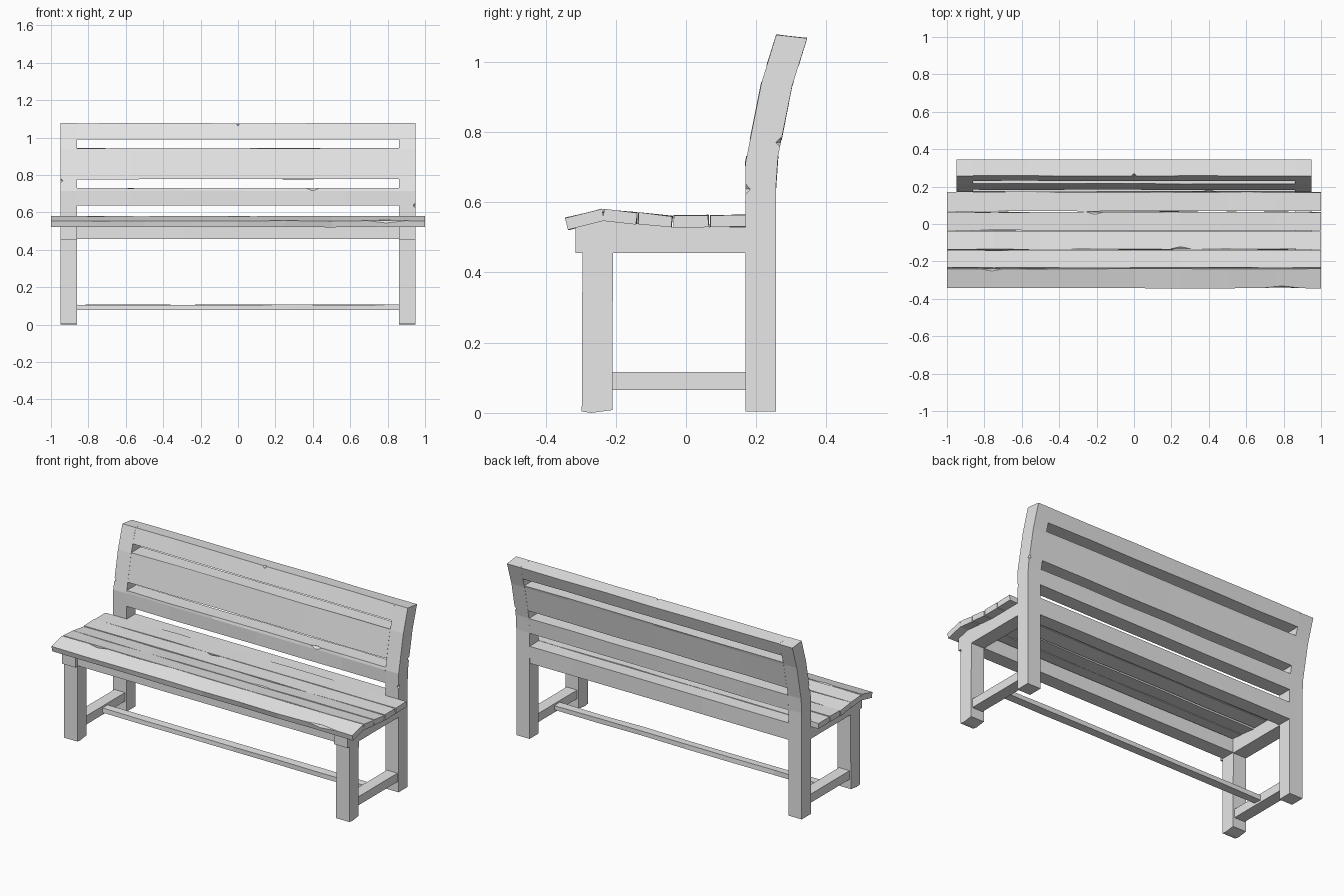
import bpy
import bmesh
import random

random.seed(4)
cube = bpy.data.objects.get("Cube")
if cube:
    bpy.data.objects.remove(cube, do_unlink=True)

grey = bpy.data.materials.new("pale_grey_wood")
grey.use_nodes = True
grey.diffuse_color = (0.8, 0.8, 0.8, 1)
grey.node_tree.nodes["Principled BSDF"].inputs["Base Color"].default_value = grey.diffuse_color


def add_object(name, bm):
    bmesh.ops.recalc_face_normals(bm, faces=bm.faces)
    mesh = bpy.data.meshes.new(name)
    bm.to_mesh(mesh)
    bm.free()
    mesh.materials.append(grey)
    obj = bpy.data.objects.new(name, mesh)
    bpy.context.collection.objects.link(obj)
    return obj


def beam(name, profile, x0, x1, segments=1, wobble=0.0):
    """Extrude a y-z profile along x, with slightly uneven hand-cut edges."""
    bm = bmesh.new()
    rings = []
    for i in range(segments + 1):
        x = x0 + (x1 - x0) * i / segments
        rings.append([bm.verts.new((x,
                                    y + random.uniform(-wobble, wobble),
                                    z + random.uniform(-wobble, wobble)))
                      for y, z in profile])
    n = len(profile)
    for a, b in zip(rings, rings[1:]):
        for i in range(n):
            j = (i + 1) % n
            bm.faces.new((a[i], a[j], b[j], b[i]))
    bm.faces.new(rings[0])
    bm.faces.new(rings[-1])
    return add_object(name, bm)


def rect(y0, y1, z0, z1):
    return [(y0, z0), (y1, z0), (y1, z1), (y0, z1)]


def chip(obj, centre, size):
    """Cut a small diamond-shaped nick out of an edge."""
    bm = bmesh.new()
    bmesh.ops.create_uvsphere(bm, u_segments=4, v_segments=2, radius=1)
    for v in bm.verts:
        v.co = [c + s * p for c, s, p in zip(centre, size, v.co)]
    cutter = add_object("chip_cutter", bm)
    cutter.hide_render = True
    mod = obj.modifiers.new("chip", 'BOOLEAN')
    mod.operation = 'DIFFERENCE'
    mod.solver = 'EXACT'
    mod.object = cutter
    bpy.context.view_layer.objects.active = obj
    bpy.ops.object.modifier_apply(modifier=mod.name)
    bpy.data.objects.remove(cutter, do_unlink=True)


# Bent backrest: y of the front and rear faces at given heights
FRONT = [(0, 0.17), (0.715, 0.17), (0.94, 0.215), (1.077, 0.257)]
REAR = [(0, 0.256), (0.64, 0.256), (0.73, 0.262), (0.93, 0.302), (1.067, 0.345)]


def y_at(line, z):
    for (z0, y0), (z1, y1) in zip(line, line[1:]):
        if z <= z1:
            return y0 + (y1 - y0) * (z - z0) / (z1 - z0)
    return line[-1][1]


def back_profile(z0, z1):
    """Closed slice of the bent backrest between two heights."""
    def side(line):
        top = min(z1, line[-1][0])
        heights = [z0] + [z for z, y in line if z0 < z < top] + [top]
        return [(y_at(line, z), z) for z in heights]
    return side(FRONT) + side(REAR)[::-1]


# End frames, mirrored left and right
RAIL = [(-0.315, 0.455), (0.17, 0.455), (0.17, 0.53),
        (-0.05, 0.53), (-0.235, 0.55), (-0.315, 0.528)]
posts = {}
for side, s in (("left", 1), ("right", -1)):
    inner, outer = 0.86 * s, 0.948 * s
    posts[side] = beam(side + "_back_post", back_profile(0.004, 1.077), inner, outer)
    beam(side + "_front_leg", [(-0.297, 0.004), (-0.27, 0), (-0.21, 0.008),
                               (-0.208, 0.46), (-0.295, 0.46)], inner, outer)
    beam(side + "_seat_rail", RAIL, inner, outer)
    beam(side + "_low_stretcher", rect(-0.21, 0.17, 0.065, 0.117), 0.87 * s, 0.94 * s)

# Long members between the end frames
beam("long_stretcher", rect(-0.045, 0.005, 0.079, 0.106), -0.88, 0.88, 6, 0.002)
beam("front_apron", rect(-0.295, -0.21, 0.458, 0.54), -0.86, 0.86, 6, 0.001)
beam("back_apron", rect(0.17, 0.255, 0.458, 0.56), -0.86, 0.86, 6, 0.001)

# Backrest slats, flush with the posts
back_slats = [beam(name, back_profile(z0, z1), -0.86, 0.86, 6, 0.0015)
              for name, z0, z1 in (("lower_back_slat", 0.637, 0.73),
                                   ("middle_back_slat", 0.778, 0.943),
                                   ("top_back_slat", 0.99, 1.077))]

# Seat slats: front y, front top z, rear y, rear top z
SEAT = [(-0.343, 0.555, -0.240, 0.580), (-0.234, 0.580, -0.139, 0.570),
        (-0.134, 0.570, -0.039, 0.560), (-0.034, 0.562, 0.064, 0.563),
        (0.069, 0.563, 0.170, 0.563)]
seat_slats = []
for i, (y0, z0, y1, z1) in enumerate(SEAT):
    lean = (z1 - z0) * 0.3
    profile = [(y0 + lean, z0 - 0.033), (y1 + lean, z1 - 0.033), (y1, z1), (y0, z0)]
    seat_slats.append(beam(f"seat_slat_{i + 1}", profile, -1, 1, 8, 0.002))

# Worn nicks along the edges
chip(seat_slats[0], (0.79, -0.343, 0.558), (0.12, 0.012, 0.022))
chip(seat_slats[0], (-0.76, -0.24, 0.58), (0.06, 0.015, 0.012))
chip(seat_slats[2], (0.25, -0.134, 0.57), (0.06, 0.015, 0.012))
chip(seat_slats[3], (-0.21, 0.064, 0.563), (0.05, 0.013, 0.012))
chip(back_slats[0], (0.4, 0.172, 0.73), (0.04, 0.014, 0.015))
chip(back_slats[2], (0, 0.257, 1.077), (0.015, 0.015, 0.02))
chip(posts["left"], (0.948, 0.17, 0.637), (0.012, 0.013, 0.015))
chip(posts["left"], (0.948, 0.27, 0.77), (0.012, 0.014, 0.015))
chip(posts["right"], (-0.948, 0.181, 0.77), (0.012, 0.013, 0.015))
